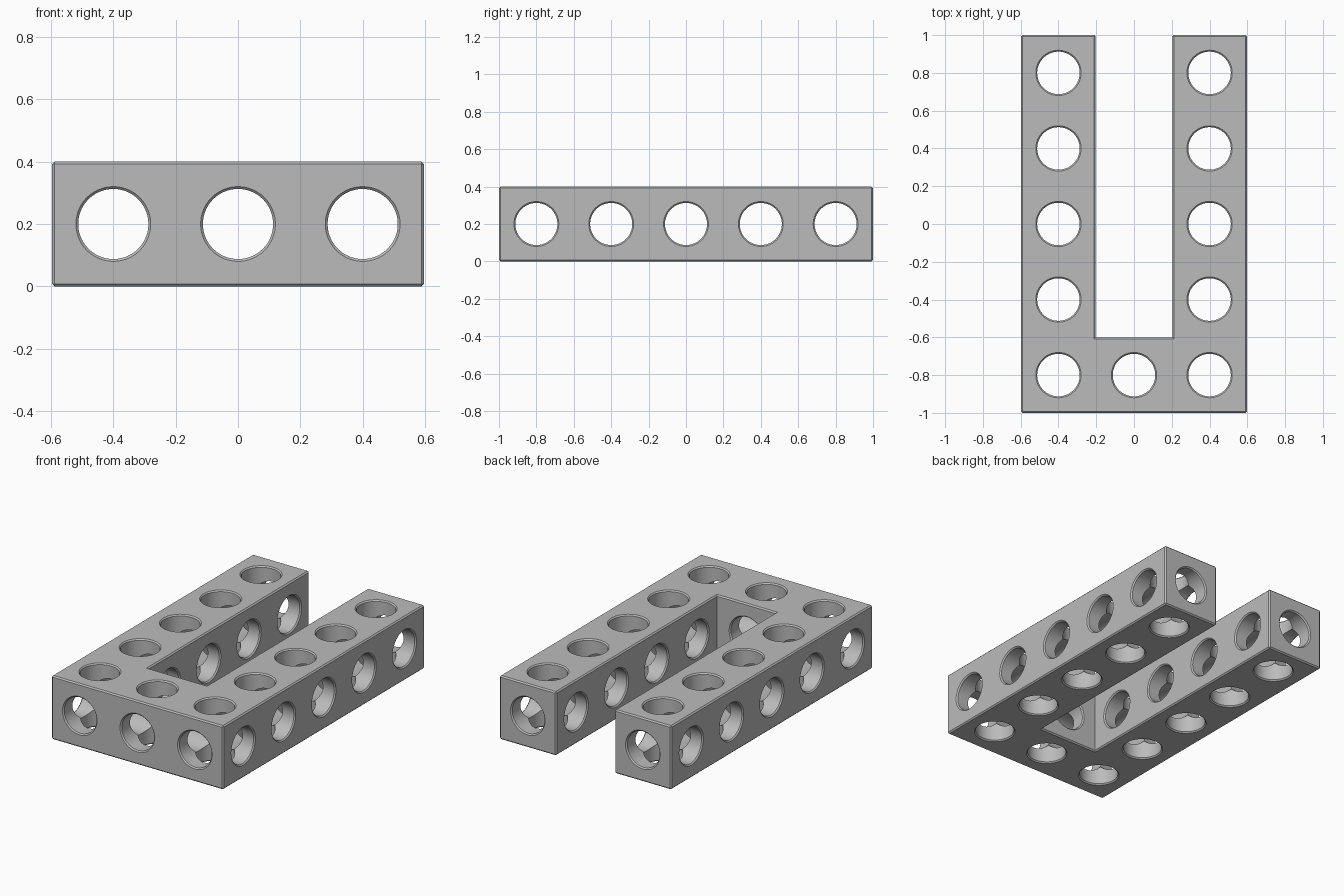
import bpy, bmesh, math
from mathutils import Matrix, Vector

if "Cube" in bpy.data.objects:
    bpy.data.objects.remove(bpy.data.objects["Cube"], do_unlink=True)

HALF_W, INNER, LENGTH, HEIGHT = 0.597, 0.203, 1.0, 0.4
FLOOR = -0.6                  # inner end of the slot
R, RIM, CHAMFER = 0.1125, 0.12, 0.008
SIDES = 64

grey = bpy.data.materials.new("mid grey")
grey.use_nodes = True
GREY = (0.5, 0.5, 0.5, 1)
grey.diffuse_color = GREY
grey.node_tree.nodes["Principled BSDF"].inputs["Base Color"].default_value = GREY


def add_object(name, bm):
    bmesh.ops.recalc_face_normals(bm, faces=bm.faces)
    mesh = bpy.data.meshes.new(name)
    bm.to_mesh(mesh)
    bm.free()
    mesh.materials.append(grey)
    obj = bpy.data.objects.new(name, mesh)
    bpy.context.collection.objects.link(obj)
    return obj


# U-shaped body: extruded outline with chamfered outer edges
bm = bmesh.new()
half = [(INNER, FLOOR), (INNER, LENGTH), (HALF_W, LENGTH), (HALF_W, -LENGTH)]
outline = half + [(-x, y) for x, y in reversed(half)]
base = bm.faces.new([bm.verts.new((x, y, 0)) for x, y in outline])
top = bmesh.ops.extrude_face_region(bm, geom=[base])["geom"]
bmesh.ops.translate(bm, vec=(0, 0, HEIGHT),
                    verts=[v for v in top if isinstance(v, bmesh.types.BMVert)])
bmesh.ops.recalc_face_normals(bm, faces=bm.faces)
convex = [e for e in bm.edges if e.is_convex]
bmesh.ops.bevel(bm, geom=convex, offset=CHAMFER, segments=1, affect='EDGES')
body = add_object("u_shaped_beam", bm)


# Drill: a turned cutter with a flared mouth at each end
def drill(bm, axis, centre, start, end):
    flare = RIM - R
    profile = [(start - flare, RIM + flare), (start + flare, R),
               (end - flare, R), (end + flare, RIM + flare)]
    spin = Vector((0, 0, 1)).rotation_difference(Vector(axis)).to_matrix().to_4x4()
    place = Matrix.Translation(centre) @ spin
    rings = []
    for t, r in profile:
        angles = [math.tau * (i + 0.5) / SIDES for i in range(SIDES)]
        rings.append([bm.verts.new(place @ Vector((r * math.cos(a), r * math.sin(a), t)))
                      for a in angles])
    for lower, upper in zip(rings, rings[1:]):
        for i in range(SIDES):
            j = (i + 1) % SIDES
            bm.faces.new((lower[i], lower[j], upper[j], upper[i]))
    bm.faces.new(rings[0])
    bm.faces.new(rings[-1])


rows = [-0.8 + 0.4 * i for i in range(5)]
mid = HEIGHT / 2
X, Y, Z = (1, 0, 0), (0, 1, 0), (0, 0, 1)
cuts = {"vertical": [], "crosswise": [], "lengthwise": []}
for x in (-0.4, 0.4):
    cuts["vertical"] += [(Z, (x, y, 0), 0, HEIGHT) for y in rows]
    cuts["lengthwise"].append((Y, (x, 0, mid), -LENGTH, LENGTH))
    near, far = sorted((math.copysign(INNER, x), math.copysign(HALF_W, x)))
    cuts["crosswise"] += [(X, (0, y, mid), near, far) for y in rows[1:]]
cuts["vertical"].append((Z, (0, rows[0], 0), 0, HEIGHT))
cuts["crosswise"].append((X, (0, rows[0], mid), -HALF_W, HALF_W))
cuts["lengthwise"].append((Y, (0, 0, mid), -LENGTH, FLOOR))

# Cut the holes, one direction at a time
bpy.context.view_layer.objects.active = body
body.select_set(True)
for name, holes in cuts.items():
    bm = bmesh.new()
    for hole in holes:
        drill(bm, *hole)
    cutter = add_object(name + "_cutter", bm)
    cutter.hide_render = True
    mod = body.modifiers.new(name + "_holes", 'BOOLEAN')
    mod.operation, mod.solver, mod.object = 'DIFFERENCE', 'EXACT', cutter
    bpy.ops.object.modifier_apply(modifier=mod.name)
    bpy.data.objects.remove(cutter, do_unlink=True)

bpy.ops.object.shade_smooth_by_angle(angle=math.radians(25))
